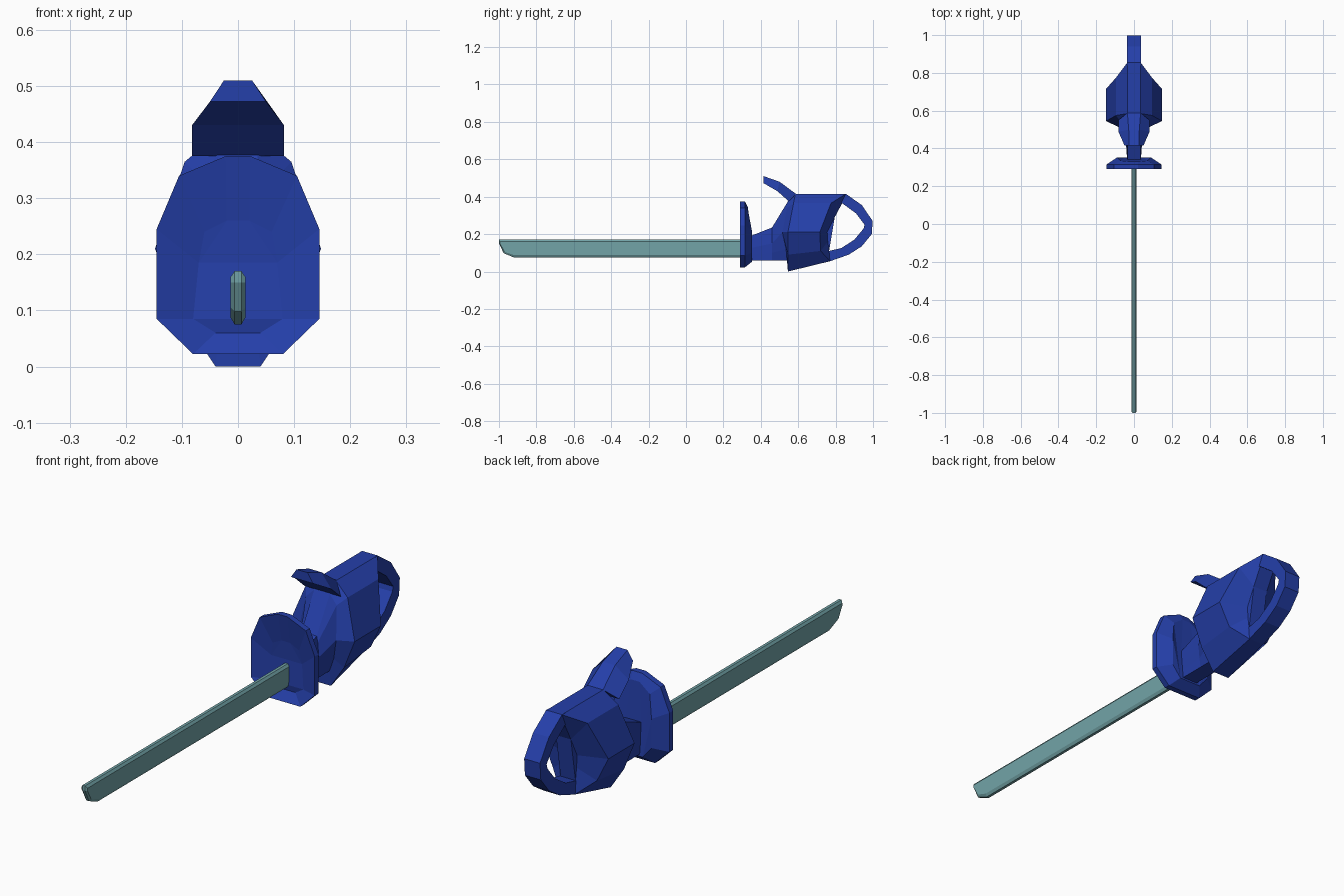
import bpy, bmesh


def material(name, rgb):
    m = bpy.data.materials.new(name)
    m.diffuse_color = (*rgb, 1)
    return m


BLUE = material("casing blue", (0.018, 0.05, 0.40))
STEEL = material("blade grey green", (0.17, 0.37, 0.39))


def mirror_ring(half):
    """Close a half outline across x = 0."""
    return half + [(-x, y, z) for x, y, z in reversed(half)]


def loft(name, rings, mat, caps=True):
    """Skin equal-length closed rings; optional end caps."""
    bm = bmesh.new()
    vs = [[bm.verts.new(p) for p in r] for r in rings]
    n = len(vs[0])
    for a, b in zip(vs, vs[1:]):
        for i in range(n):
            j = (i + 1) % n
            bm.faces.new((a[i], a[j], b[j], b[i]))
    if caps:
        bm.faces.new(vs[0])
        bm.faces.new(vs[-1])
    bmesh.ops.triangulate(bm, faces=[f for f in bm.faces if len(f.verts) > 4])
    bmesh.ops.recalc_face_normals(bm, faces=bm.faces)
    me = bpy.data.meshes.new(name)
    bm.to_mesh(me)
    bm.free()
    me.materials.append(mat)
    ob = bpy.data.objects.new(name, me)
    bpy.context.collection.objects.link(ob)
    return ob


# Blade: side profile with chamfered long edges
outer = [(-1, .17), (-1, .15), (-.975, .098), (-.92, .075), (.33, .075), (.33, .17)]
inner = [(-.995, .16), (-.995, .15), (-.97, .105), (-.918, .087), (.33, .087), (.33, .16)]
loft("blade", [[(x, y, z) for y, z in prof] for x, prof in
               ((-.013, inner), (-.006, outer), (.006, outer), (.013, inner))], STEEL)

# Guard: shallow dish, rim and tapered back
rim = [(.08, .022), (.145, .085), (.145, .245), (.105, .34), (.022, .375)]
floor = [(.04, .29 + .025, .06), (.08, .31, .085), (.07, .315, .185),
         (.06, .31, .24), (.02, .31, .26)]
back = [(.05, .352, .052), (.09, .352, .10), (.09, .352, .22),
        (.07, .335, .31), (.02, .33, .345)]
loft("blade_guard", [mirror_ring(r) for r in (
    floor,
    [(x, .29, z) for x, z in rim],
    [(x, .315, z) for x, z in rim],
    back)], BLUE)

# Motor body: neck, flared front, wide middle, narrow rear
stations = [
    [(.035, .32, .18), (.035, .32, .16), (.035, .32, .12), (.035, .32, .09), (.035, .32, .06)],
    [(.035, .46, .235), (.04, .46, .21), (.045, .46, .15), (.04, .46, .10), (.035, .46, .06)],
    [(.035, .545, .375), (.07, .54, .34), (.085, .515, .21), (.06, .535, .12), (.035, .543, .06)],
    [(.035, .585, .415), (.095, .575, .365), (.148, .545, .21), (.10, .545, .09), (.04, .545, 0)],
    [(.035, .855, .415), (.095, .775, .365), (.148, .715, .21), (.10, .72, .11), (.035, .77, .055)],
    [(.034, .835, .365), (.034, .795, .29), (.034, .755, .21), (.034, .758, .16), (.034, .765, .11)],
]
loft("motor_body", [mirror_ring(s) for s in stations], BLUE)

# Rear loop handle: outer and inner path, constant width
path_out = [(.80, .413), (.855, .415), (.94, .355), (.998, .27), (.993, .20),
            (.94, .135), (.87, .09), (.77, .055)]
path_in = [(.80, .375), (.835, .365), (.91, .31), (.955, .25), (.95, .23),
           (.90, .17), (.83, .125), (.765, .11)]
W = .036
loft("rear_handle", [[(-W, *o), (W, *o), (W, *i), (-W, *i)]
                     for o, i in zip(path_out, path_in)], BLUE)

# Upper hand shield: trapezoid section sweeping up and forward
shield = [((.025, .415, .51), (.05, .415, .472)),
          ((.028, .50, .48), (.082, .488, .43)),
          ((.035, .588, .415), (.082, .55, .375))]
loft("hand_shield", [mirror_ring([t, b]) for t, b in shield], BLUE)
